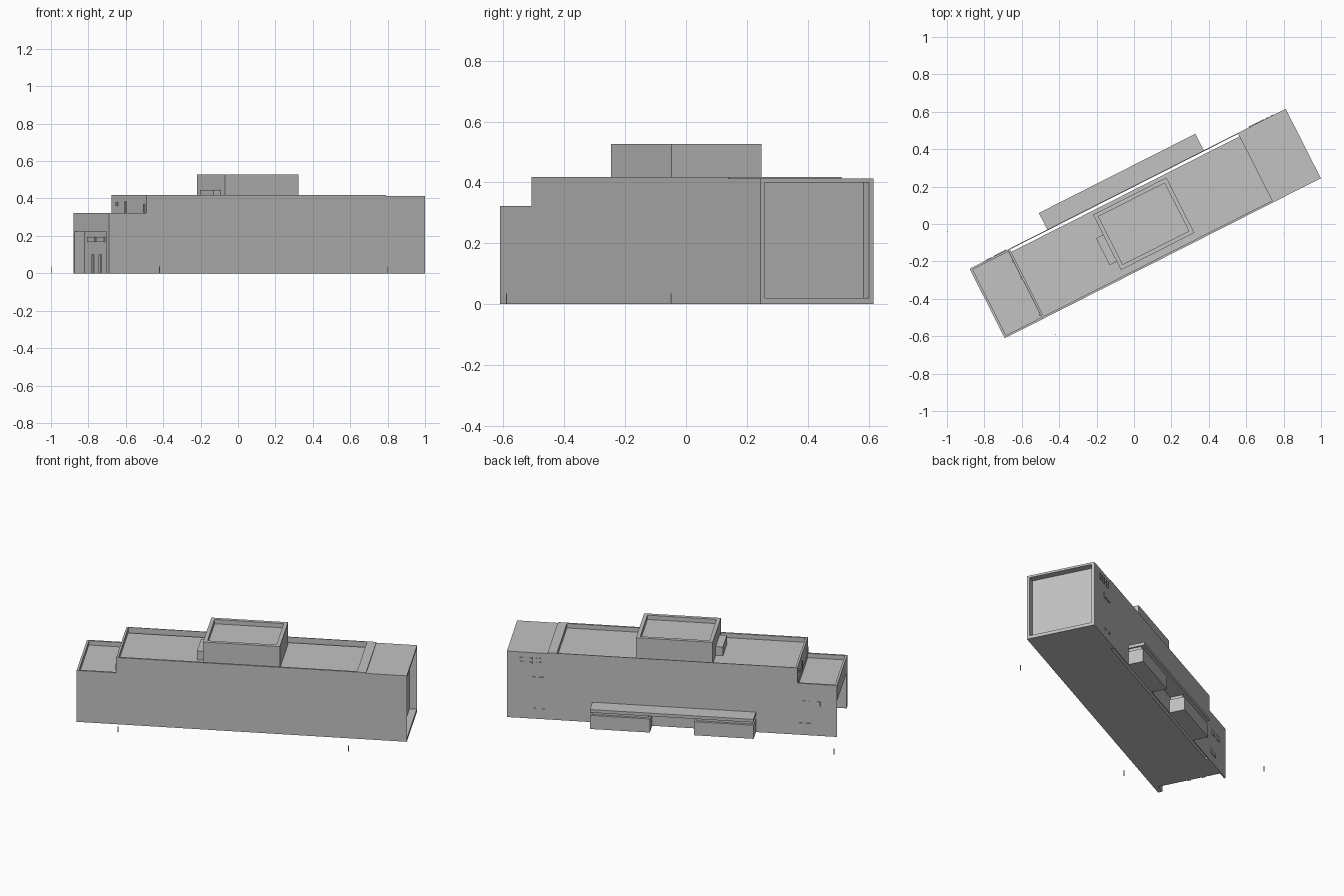
import bpy, bmesh, math
from mathutils import Matrix

cube = bpy.data.objects.get("Cube")
if cube:
    bpy.data.objects.remove(cube, do_unlink=True)

grey = bpy.data.materials.new("concrete_grey")
grey.use_nodes = True
grey.diffuse_color = (0.54, 0.54, 0.54, 1)
grey.node_tree.nodes["Principled BSDF"].inputs["Base Color"].default_value = (0.54, 0.54, 0.54, 1)

# The building stands turned on its site: u runs along it, v across it
SITE = Matrix.Translation((0.06, 0.0025, 0)) @ Matrix.Rotation(math.radians(26.85), 4, 'Z')
L, W, TOP = 0.947, 0.208, 0.418
STEP = -0.72          # where the low wing meets the main block


def box(name, u, v, z):
    """Box between two limits on each axis, in building coordinates."""
    bm = bmesh.new()
    bmesh.ops.create_cube(bm, size=1)
    for p in bm.verts:
        for i, (a, b) in enumerate((u, v, z)):
            p.co[i] = (a + b) / 2 + p.co[i] * (b - a)
    me = bpy.data.meshes.new(name)
    bm.to_mesh(me)
    bm.free()
    me.materials.append(grey)
    ob = bpy.data.objects.new(name, me)
    ob.matrix_world = SITE
    bpy.context.collection.objects.link(ob)
    return ob


def cut(ob, u, v, z):
    """Take a box-shaped bite out of a part."""
    cutter = box("cutter", u, v, z)
    cutter.hide_render = True
    mod = ob.modifiers.new("cut", 'BOOLEAN')
    mod.operation, mod.solver, mod.object = 'DIFFERENCE', 'EXACT', cutter
    bpy.context.view_layer.objects.active = ob
    bpy.ops.object.modifier_apply(modifier=mod.name)
    bpy.data.objects.remove(cutter, do_unlink=True)


# Main block: roof trays, stepped wing, end recesses and the light slot
body = box("main_building", (-L, L), (-W, W), (0, TOP))
cut(body, (-1.1, STEP), (-0.3, 0.3), (0.322, 0.6))
cut(body, (0.713, 1.1), (-0.3, 0.3), (0.413, 0.6))
cut(body, (STEP + 0.012, 0.66), (-0.197, 0.203), (0.39, 0.6))
cut(body, (-L + 0.013, STEP - 0.001), (-0.197, 0.197), (0.295, 0.6))
cut(body, (-1.1, -0.887), (-0.18, 0.2), (-0.1, 0.223))
cut(body, (0.905, 1.1), (-0.192, 0.192), (0.02, 0.4))
cut(body, (STEP + 0.012, 0.66), (0.188, 0.203), (-0.1, 0.6))

# Rooftop plant room with its own parapet, and a low unit beside it
plant = box("plant_room", (-0.228, 0.212), (-0.163, 0.168), (0.385, 0.527))
cut(plant, (-0.206, 0.19), (-0.141, 0.146), (0.5, 0.7))
box("roof_unit", (-0.27, -0.226), (-0.113, 0.048), (0.385, 0.445))

# Rear canopy on two low porches
box("canopy", (-0.482, 0.456), (0.204, 0.307), (0.106, 0.125))
for side, (a, b) in (("right", (-0.482, -0.14)), ("left", (0.113, 0.456))):
    box(side + "_porch", (a, b), (0.204, 0.3), (0, 0.085))
    box(side + "_porch_window_band", (a + 0.01, b - 0.01), (0.204, 0.285), (0.08, 0.11))

# Doors and windows in the entrance recess
for v in (0.097, 0.009):
    box("entrance_door", (-0.893, -0.885), (v - 0.01, v + 0.01), (0, 0.1))
for v in (0.114, 0.003):
    box("entrance_window", (-0.892, -0.885), (v - 0.045, v + 0.045), (0.168, 0.195))

# Small fittings on the step wall above the low wing
for v, w, z in ((0.14, 0.008, (0.36, 0.38)), (0.04, 0.008, (0.325, 0.385)), (-0.18, 0.006, (0.325, 0.37))):
    box("terrace_fitting", (STEP - 0.006, STEP + 0.002), (v - w, v + w), z)


# Rear windows
def rear_window(u, z, w, h):
    box("rear_window", (u - w / 2, u + w / 2), (W - 0.002, W + 0.004), (z - h / 2, z + h / 2))


for u in (-0.771, -0.834):
    rear_window(u, 0.2, 0.035, 0.03)
rear_window(-0.766, 0.065, 0.075, 0.022)
for i in range(5):
    for z in (0.375, 0.35):
        rear_window(0.865 - i * 0.028, z, 0.016, 0.012)
rear_window(0.765, 0.26, 0.07, 0.006)
rear_window(0.803, 0.275, 0.006, 0.035)
for u in (0.786, 0.734):
    rear_window(u, 0.06, 0.014, 0.012)

# Thin marker posts around the site
for x, y in ((-0.998, -0.04), (-0.42, -0.59), (0.8, -0.05)):
    post = box("marker_post", (-0.002, 0.002), (-0.002, 0.002), (0, 0.035))
    post.matrix_world = Matrix.Translation((x, y, 0))
